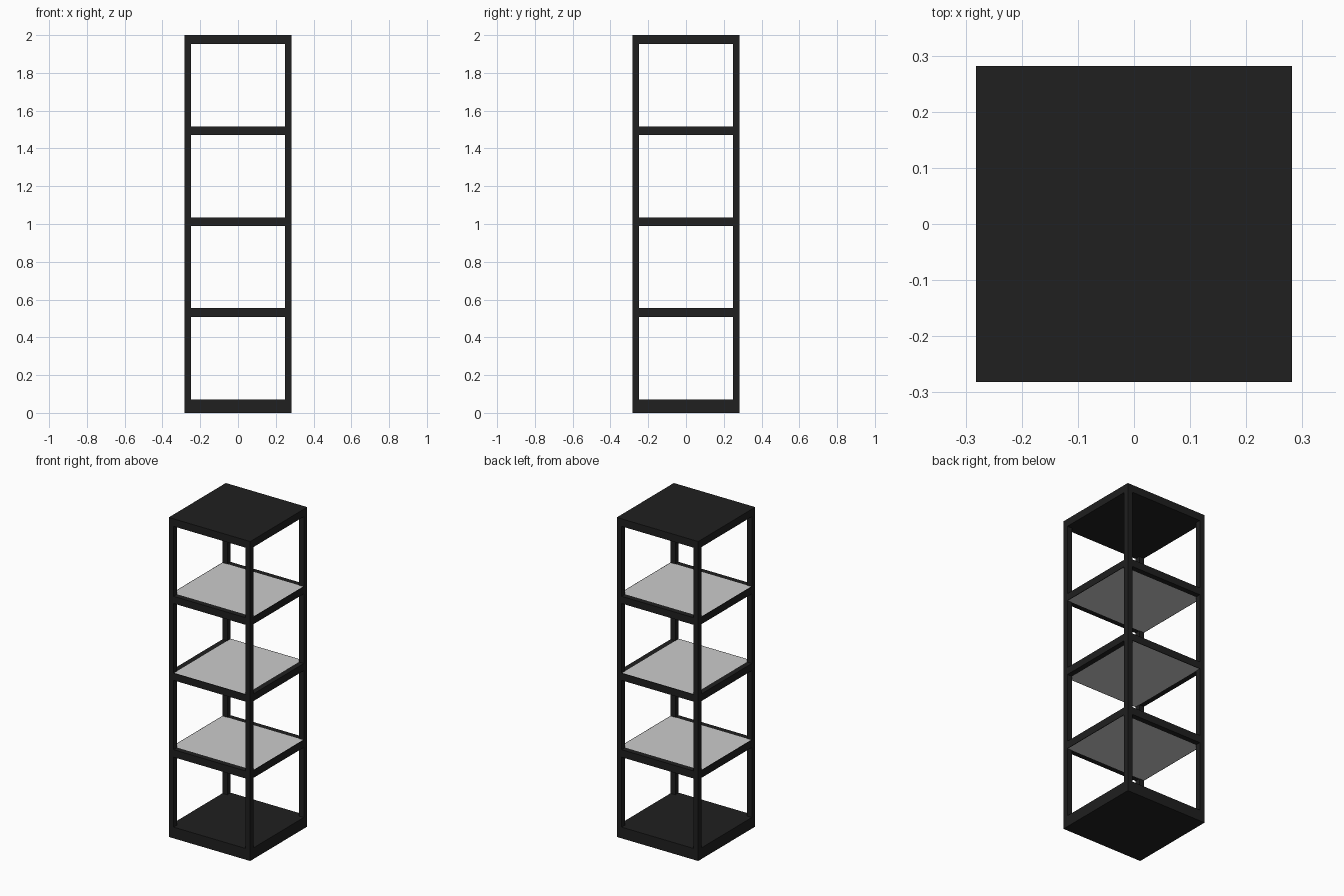
import bpy

if "Cube" in bpy.data.objects:
    bpy.data.objects.remove(bpy.data.objects["Cube"])

H = 0.282      # half width of the tower
T = 0.034      # post and rail thickness
IN = H - T     # inner half width
CAP = 0.004    # thin dark edge closing each shelf panel

black = bpy.data.materials.new("black_frame")
black.diffuse_color = (0.014, 0.014, 0.014, 1)
black.use_nodes = True
black.node_tree.nodes["Principled BSDF"].inputs["Base Color"].default_value = black.diffuse_color


def box(name, lo, hi, mat=None):
    bpy.ops.mesh.primitive_cube_add(size=1, location=[(a + b) / 2 for a, b in zip(lo, hi)])
    ob = bpy.context.object
    ob.name = name
    ob.scale = [b - a for a, b in zip(lo, hi)]
    bpy.ops.object.transform_apply(location=False, rotation=False, scale=True)
    if mat:
        ob.data.materials.append(mat)
    return ob


def span(s, a, b):
    """Interval a..b on the positive side, mirrored when s is negative."""
    return (a, b) if s > 0 else (-b, -a)


# Base and top slabs
BASE_Z, TOP_Z = 0.07, 1.953
box("base_slab", (-H, -H, 0), (H, H, BASE_Z), black)
box("top_slab", (-H, -H, TOP_Z), (H, H, 2.0), black)

# Four corner posts
for sx in (-1, 1):
    for sy in (-1, 1):
        x, y = span(sx, IN, H), span(sy, IN, H)
        box("corner_post", (x[0], y[0], BASE_Z), (x[1], y[1], TOP_Z), black)


def shelf(z0, z1, turned):
    """Grey panel between two rails; alternate shelves are turned 90 degrees."""
    def part(name, u, v, mat=None):
        if turned:
            u, v = v, u
        box(name, (u[0], v[0], z0), (u[1], v[1], z1), mat)

    part("shelf_panel", (-H + CAP, H - CAP), (-IN, IN))
    for s in (-1, 1):
        part("shelf_rail", (-IN, IN), span(s, IN, H), black)
        part("shelf_edge", span(s, H - CAP, H), (-IN, IN), black)


# Three shelves
for i, (z0, z1) in enumerate([(0.508, 0.555), (0.989, 1.034), (1.47, 1.515)]):
    shelf(z0, z1, i == 1)
